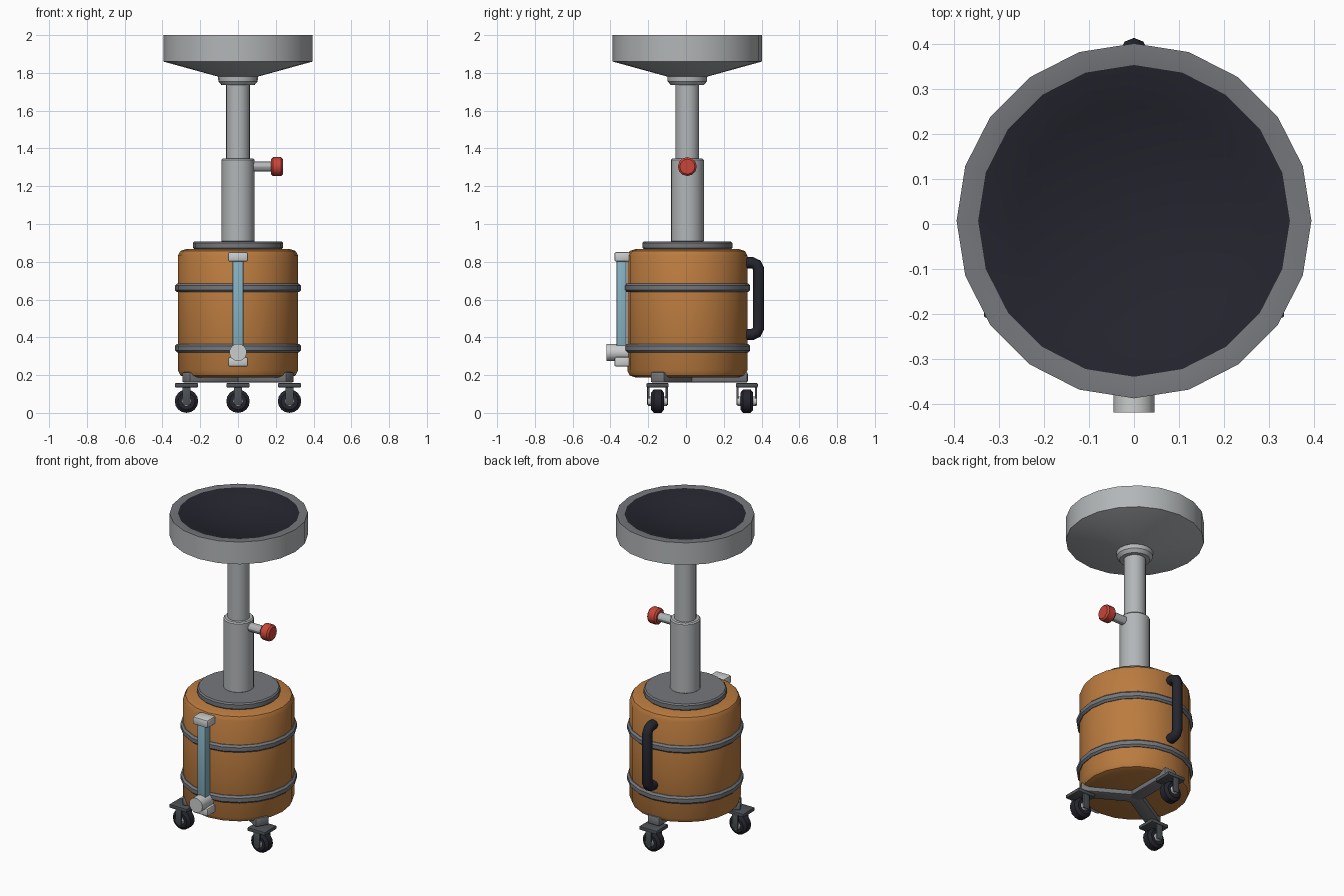
import bpy, bmesh, math
from mathutils import Matrix, Vector

if "Cube" in bpy.data.objects:
    bpy.data.objects.remove(bpy.data.objects["Cube"], do_unlink=True)

CY = 0.007   # y of the main axis
SIDES = 20


def material(name, rgb):
    m = bpy.data.materials.new(name)
    m.use_nodes = True
    m.diffuse_color = (*rgb, 1)
    m.node_tree.nodes["Principled BSDF"].inputs["Base Color"].default_value = (*rgb, 1)
    return m


ORANGE = material("orange paint", (0.50, 0.20, 0.05))
METAL = material("light metal", (0.45, 0.47, 0.48))
PALE = material("pale metal", (0.60, 0.61, 0.61))
GREY = material("mid grey", (0.18, 0.185, 0.20))
SLATE = material("dark slate", (0.075, 0.085, 0.095))
BLACK = material("near black", (0.018, 0.018, 0.028))
RED = material("red knob", (0.58, 0.06, 0.04))
BLUE = material("sight blue", (0.24, 0.44, 0.53))


def finish(name, bm, mats, matrix):
    bmesh.ops.remove_doubles(bm, verts=bm.verts, dist=1e-5)
    bmesh.ops.recalc_face_normals(bm, faces=bm.faces)
    mesh = bpy.data.meshes.new(name)
    bm.to_mesh(mesh)
    bm.free()
    for m in mats:
        mesh.materials.append(m)
    ob = bpy.data.objects.new(name, mesh)
    bpy.context.collection.objects.link(ob)
    ob.matrix_world = matrix
    bpy.ops.object.select_all(action="DESELECT")
    ob.select_set(True)
    bpy.context.view_layer.objects.active = ob
    bpy.ops.object.shade_smooth_by_angle(angle=math.radians(30))
    return ob


def lathe(name, profile, mats, at=(0, CY, 0), axis="Z", sides=SIDES, closed=False, bands=None):
    """Spin a profile of (radius, height) points; bands gives a material per segment."""
    bm = bmesh.new()
    rings = [[bm.verts.new((r * math.cos(a), r * math.sin(a), z))
              for a in (math.tau * i / sides for i in range(sides))] for r, z in profile]
    pairs = list(zip(rings, rings[1:]))
    if closed:
        pairs.append((rings[-1], rings[0]))
    for k, (lo, hi) in enumerate(pairs):
        for i in range(sides):
            j = (i + 1) % sides
            f = bm.faces.new((lo[i], lo[j], hi[j], hi[i]))
            f.material_index = bands[k] if bands else 0
    bmesh.ops.dissolve_degenerate(bm, edges=bm.edges, dist=1e-6)
    turn = {"Z": Matrix(), "X": Matrix.Rotation(math.pi / 2, 4, "Y"),
            "Y": Matrix.Rotation(math.pi / 2, 4, "X")}[axis]
    return finish(name, bm, mats, Matrix.Translation(at) @ turn)


def rod(name, r, length, mat, at, axis="Z", bevel=0.0, sides=SIDES):
    """Cylinder starting at a point; axis Y runs towards the front."""
    b = bevel
    prof = [(0, 0), (r - b, 0), (r, b), (r, length - b), (r - b, length), (0, length)]
    return lathe(name, prof, [mat], at, axis, sides)


def box(name, size, mat, at, bevel=0.0, spin=0.0):
    bm = bmesh.new()
    bmesh.ops.create_cube(bm, size=1, matrix=Matrix.Diagonal((*size, 1)))
    if bevel:
        bmesh.ops.bevel(bm, geom=bm.edges[:], offset=bevel, segments=2, profile=0.5, affect="EDGES")
    return finish(name, bm, [mat], Matrix.Translation(at) @ Matrix.Rotation(spin, 4, "Z"))


# Drum with rounded shoulders, two hoops and a top plate
lathe("drum", [(0, 0.188), (0.275, 0.188), (0.305, 0.198), (0.318, 0.225),
               (0.318, 0.832), (0.305, 0.857), (0.275, 0.867), (0, 0.867)], [ORANGE])
for label, z in (("lower_hoop", 0.343), ("upper_hoop", 0.662)):
    lathe(label, [(0.305, z - 0.023), (0.322, z - 0.023), (0.333, z - 0.012),
                  (0.333, z + 0.012), (0.322, z + 0.023), (0.305, z + 0.023)], [GREY], closed=True)
rod("top_plate", 0.238, 0.042, GREY, (0, CY, 0.866), bevel=0.008)

# Telescopic column
rod("lower_column", 0.087, 0.445, METAL, (0, CY, 0.902), bevel=0.007)
rod("upper_column", 0.063, 0.41, METAL, (0, CY, 1.33))
lathe("bowl_collar", [(0, 1.735), (0.087, 1.735), (0.104, 1.755), (0.106, 1.785), (0, 1.785)], [METAL])

# Wide bowl: pale outside, grey rim, dark hollow
lathe("bowl", [(0, 1.78), (0.104, 1.78), (0.395, 1.86), (0.395, 2.0), (0.347, 2.0),
               (0.26, 1.968), (0.15, 1.943), (0.07, 1.933), (0, 1.93)],
      [METAL, GREY, BLACK], bands=[0, 0, 0, 1, 2, 2, 2, 2])

# Locking knob on the column
rod("knob_stalk", 0.027, 0.11, METAL, (0.075, CY, 1.304), axis="X", sides=12)
rod("knob", 0.05, 0.063, RED, (0.175, CY, 1.304), axis="X", bevel=0.01, sides=12)

# Sight gauge on the front, with end fittings and a drain valve
box("sight_tube", (0.056, 0.052, 0.54), BLUE, (0, -0.342, 0.55), bevel=0.007)
for label, z in (("upper_fitting", 0.826), ("lower_fitting", 0.27)):
    box(label, (0.106, 0.085, 0.05), PALE, (0, -0.337, z), bevel=0.01)
rod("drain_valve", 0.046, 0.115, PALE, (0, -0.305, 0.32), axis="Y", sides=16)

# Carry handle on the back
curve = bpy.data.curves.new("back_handle", "CURVE")
curve.dimensions = "3D"
curve.bevel_depth = 0.03
curve.bevel_resolution = 2
curve.use_fill_caps = True
half = [(0.30, 0.19), (0.35, 0.19), (0.373, 0.18), (0.385, 0.155)]
path = half + [(y, -z) for y, z in reversed(half)]
spline = curve.splines.new("POLY")
spline.points.add(len(path) - 1)
for p, (y, z) in zip(spline.points, path):
    p.co = (0, y, 0.605 + z, 1)
spline.use_smooth = True
curve.materials.append(BLACK)
bpy.context.collection.objects.link(bpy.data.objects.new("back_handle", curve))

# Three legs, each with a caster
for label, deg in (("back", 90), ("right", 210), ("left", 330)):
    a = math.radians(deg)
    out = Vector((math.cos(a), math.sin(a), 0))
    base = Vector((0, CY, 0))
    box(label + "_leg", (0.33, 0.085, 0.056), GREY,
        base + out * 0.155 + Vector((0, 0, 0.188)), bevel=0.01, spin=a)
    c = base + out * 0.315
    box(label + "_caster_plate", (0.122, 0.116, 0.022), SLATE, c + Vector((0, 0, 0.146)), bevel=0.004)
    hub = c + Vector((0, 0, 0.062))
    lathe(label + "_wheel", [(0, -0.034), (0.045, -0.034), (0.062, -0.02), (0.062, 0.02),
                             (0.045, 0.034), (0, 0.034)], [BLACK], hub, "Y", 16)
    rod(label + "_hub", 0.026, 0.1, PALE, hub + Vector((0, 0.05, 0)), "Y", sides=12)
    for side in (-1, 1):
        box(label + "_fork", (0.042, 0.012, 0.1), SLATE, hub + Vector((0, side * 0.049, 0.03)), bevel=0.003)
